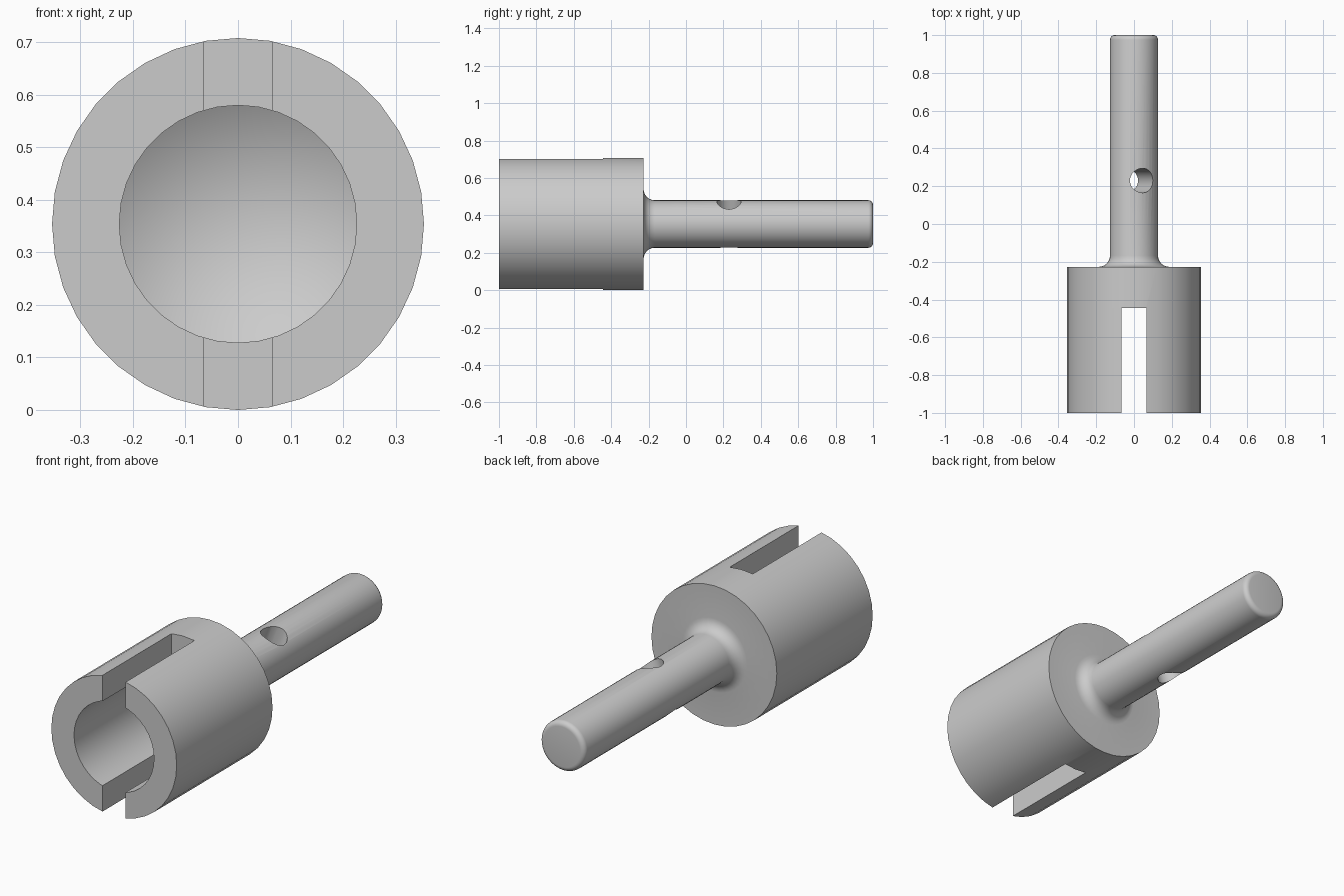
import bpy, bmesh
from math import sin, cos, pi, radians
from mathutils import Matrix, Vector

cube = bpy.data.objects.get("Cube")
if cube:
    bpy.data.objects.remove(cube)

AXIS_Z = 0.354     # height of the turning axis
HEAD_R, BORE_R, SHAFT_R = 0.354, 0.226, 0.127
SHOULDER_Y, SLOT_END, SLOT_HALF = -0.227, -0.445, 0.065
FILLET, ROUND, SEGMENTS = 0.06, 0.025, 36

steel = bpy.data.materials.new("grey_steel")
steel.use_nodes = True
GREY = (0.6, 0.6, 0.6, 1)
steel.diffuse_color = GREY
steel.node_tree.nodes["Principled BSDF"].inputs["Base Color"].default_value = GREY


def new_object(name, bm):
    bmesh.ops.recalc_face_normals(bm, faces=bm.faces)
    mesh = bpy.data.meshes.new(name)
    bm.to_mesh(mesh)
    bm.free()
    mesh.materials.append(steel)
    obj = bpy.data.objects.new(name, mesh)
    bpy.context.collection.objects.link(obj)
    return obj


def arc(radius, y, size, start, end, steps=6):
    """Profile points (radius, y) along a rounded corner."""
    angles = [radians(start + (end - start) * i / steps) for i in range(steps + 1)]
    return [(radius + size * cos(a), y + size * sin(a)) for a in angles]


def lathe(name, profile):
    bm = bmesh.new()
    verts = [bm.verts.new((r, y, AXIS_Z)) for r, y in profile]
    edges = [bm.edges.new(pair) for pair in zip(verts, verts[1:])]
    bmesh.ops.spin(bm, geom=verts + edges, cent=(0, 0, AXIS_Z), axis=(0, 1, 0),
                   angle=2 * pi, steps=SEGMENTS)
    bmesh.ops.remove_doubles(bm, verts=bm.verts, dist=0.0005)
    return new_object(name, bm)


def cut(target, cutter):
    mod = target.modifiers.new(cutter.name, 'BOOLEAN')
    mod.operation, mod.solver, mod.object = 'DIFFERENCE', 'EXACT', cutter
    cutter.hide_render = True
    bpy.context.view_layer.objects.active = target
    bpy.ops.object.modifier_apply(modifier=mod.name)
    bpy.data.objects.remove(cutter)


# Turned body: drilled bore, cup, filleted shoulder and round-ended shaft
profile = [(0, -0.305), (BORE_R, -0.44), (BORE_R, -1), (HEAD_R, -1),
           (HEAD_R, SLOT_END), (HEAD_R, SHOULDER_Y)]
profile += arc(SHAFT_R + FILLET, SHOULDER_Y + FILLET, FILLET, 270, 180)
profile += arc(SHAFT_R - ROUND, 1 - ROUND, ROUND, 0, 90)
profile.append((0, 1))
body = lathe("slotted_drive_cup", profile)

# Slot across the open end of the cup
bm = bmesh.new()
bmesh.ops.create_cube(bm, size=1)
bmesh.ops.scale(bm, vec=(2 * SLOT_HALF, 1, 1), verts=bm.verts)
bmesh.ops.translate(bm, vec=(0, SLOT_END - 0.5, AXIS_Z), verts=bm.verts)
# Lengthen the open side so that it passes the front face
for v in bm.verts:
    if v.co.y < SLOT_END - 0.5:
        v.co.y = -1.2
cut(body, new_object("slot_cutter", bm))

# Tilted pin hole through the shaft
bm = bmesh.new()
bmesh.ops.create_cone(bm, cap_ends=True, segments=32, radius1=0.065, radius2=0.065,
                      depth=0.5,
                      matrix=Matrix.Translation(Vector((0, 0.23, AXIS_Z)))
                      @ Matrix.Rotation(radians(21), 4, 'Y'))
cut(body, new_object("pin_hole_cutter", bm))

# Smooth turned surfaces with crisp machined edges
bpy.ops.object.select_all(action='DESELECT')
body.select_set(True)
bpy.context.view_layer.objects.active = body
bpy.ops.object.shade_smooth_by_angle(angle=radians(30))
